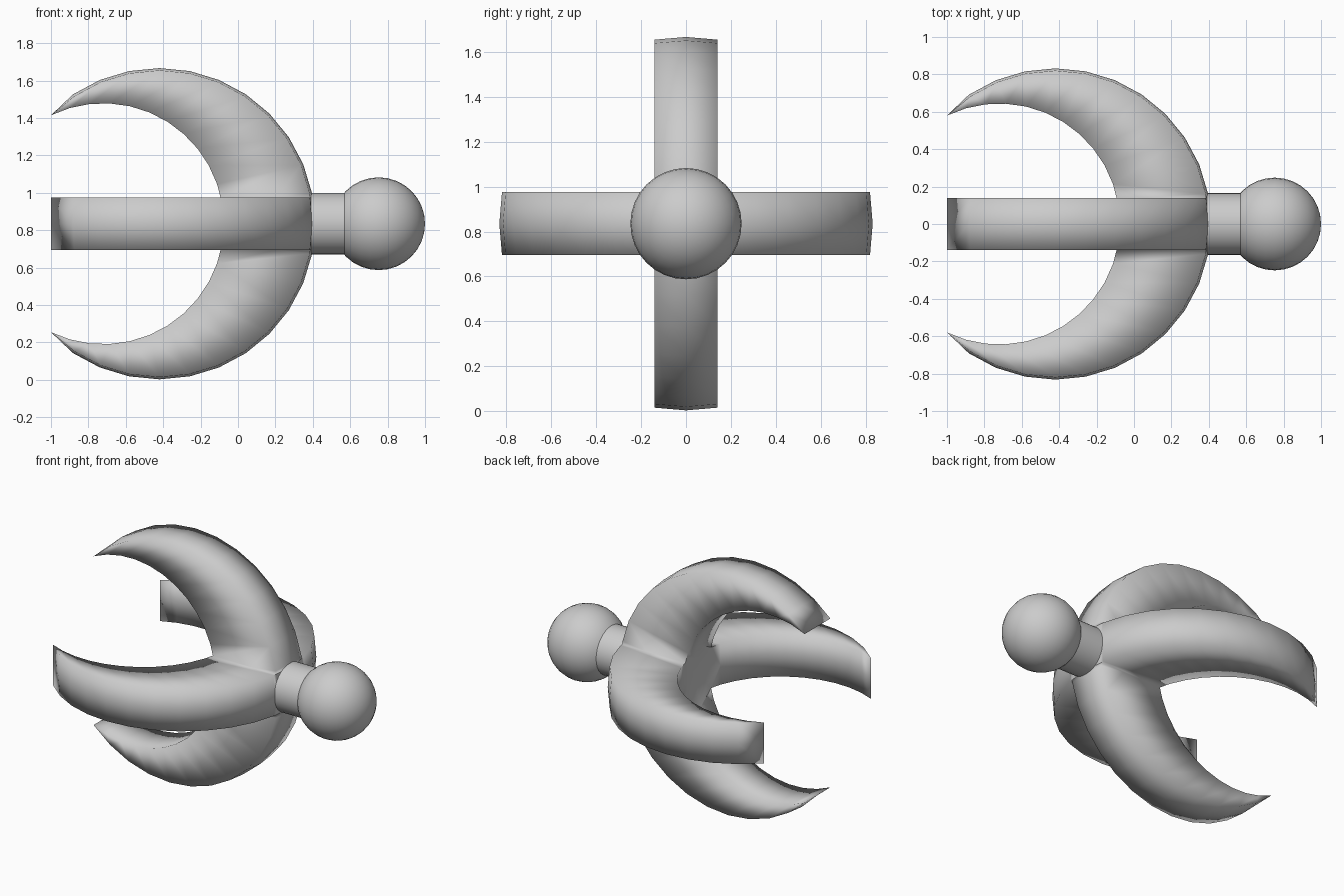
import bpy, bmesh
from math import cos, sin, atan2, radians, pi

if "Cube" in bpy.data.objects:
    bpy.data.objects.remove(bpy.data.objects["Cube"])

ZC = 0.835      # height of the central axis
HALF = 0.14     # half thickness of a claw
N = 24          # segments along a claw pair


def crescent(name, turn):
    """Crescent-shaped claw pair with a slightly crowned outer face."""
    bm = bmesh.new()
    end_out = radians(135)
    end_in = atan2(0.58, -0.28)
    rings = []
    for i in range(N + 1):
        t = 1 - 2 * i / N
        a, b = end_out * t, end_in * t
        tip = i in (0, N)
        mid = 0.82 if tip else 0.832
        pts = [(-0.42, 0.82, a, -HALF), (-0.42, mid, a, 0), (-0.42, 0.82, a, HALF),
               (-0.72, 0.644, b, HALF), (-0.72, 0.644, b, 0), (-0.72, 0.644, b, -HALF)]
        ring = []
        for cx, r, ang, w in pts:
            x, h = cx + r * cos(ang), r * sin(ang)
            co = (x, h, ZC + w) if turn else (x, w, ZC + h)
            ring.append(bm.verts.new(co))
        rings.append(ring)
    for r0, r1 in zip(rings, rings[1:]):
        for k in range(6):
            j = (k + 1) % 6
            bm.faces.new((r0[k], r0[j], r1[j], r1[k]))
    # close the sharp tips
    bmesh.ops.remove_doubles(bm, verts=bm.verts, dist=0.003)
    bmesh.ops.recalc_face_normals(bm, faces=bm.faces)
    me = bpy.data.meshes.new(name)
    bm.to_mesh(me)
    bm.free()
    ob = bpy.data.objects.new(name, me)
    bpy.context.collection.objects.link(ob)
    return ob


# four claws: upright pair joined with the level pair
claws = crescent("claws", False)
level = crescent("level_claws", True)
mod = claws.modifiers.new("join", 'BOOLEAN')
mod.operation = 'UNION'
mod.solver = 'EXACT'
mod.object = level
bpy.context.view_layer.objects.active = claws
bpy.ops.object.modifier_apply(modifier=mod.name)
bpy.data.objects.remove(level)
for p in claws.data.polygons:
    p.use_smooth = True

# short neck
bpy.ops.mesh.primitive_cylinder_add(vertices=32, radius=0.165, depth=0.27,
                                    location=(0.475, 0, ZC), rotation=(0, pi / 2, 0))
neck = bpy.context.object
neck.name = "neck"
bpy.ops.object.shade_smooth_by_angle(angle=radians(35))

# ball at the end
bpy.ops.mesh.primitive_uv_sphere_add(segments=32, ring_count=16, radius=0.248,
                                     location=(0.752, 0, ZC), rotation=(0, pi / 2, 0))
ball = bpy.context.object
ball.name = "ball"
bpy.ops.object.shade_smooth()
